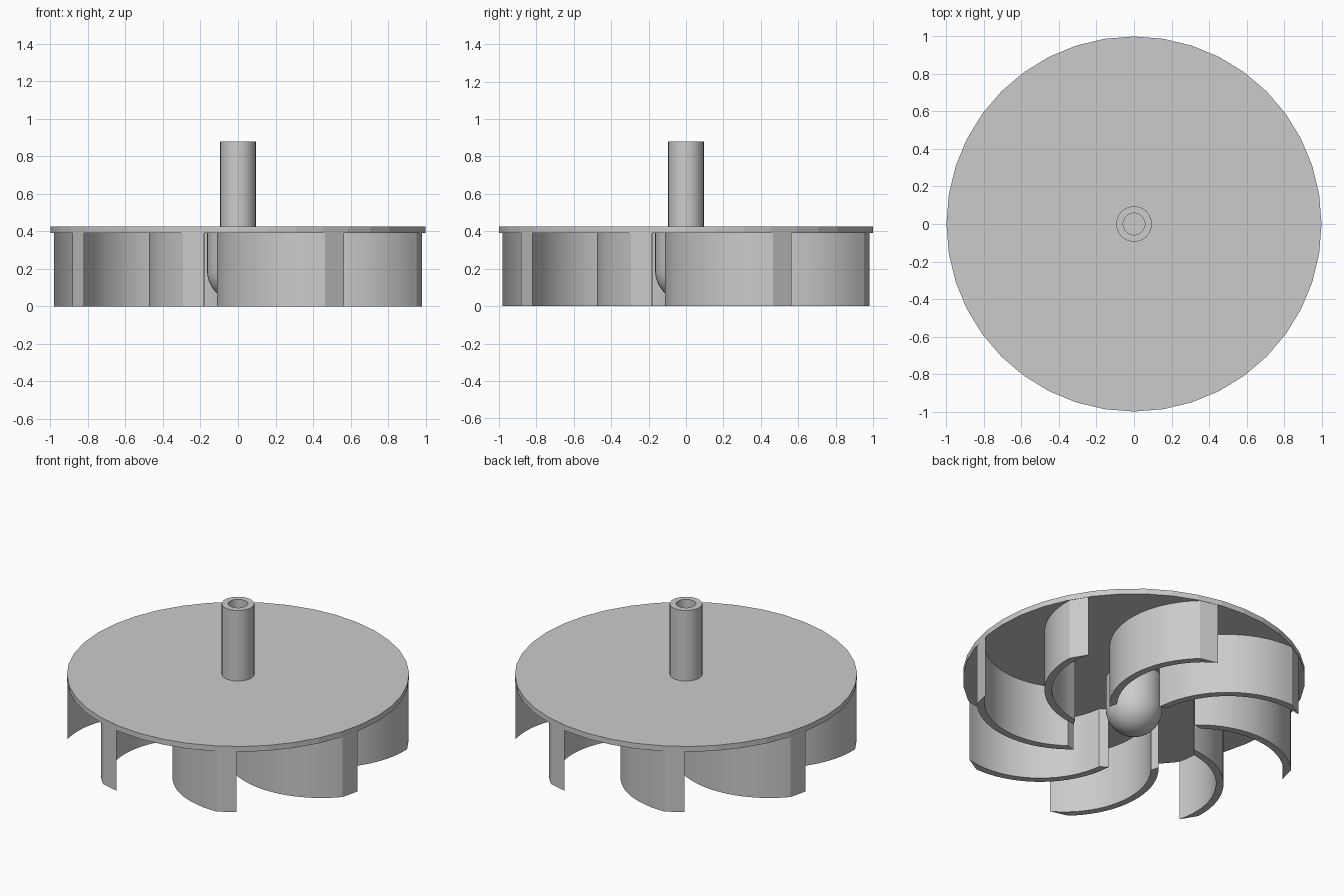
import bpy, bmesh, math
from mathutils import Matrix

if "Cube" in bpy.data.objects:
    bpy.data.objects.remove(bpy.data.objects["Cube"], do_unlink=True)

grey = bpy.data.materials.new("plain grey")
grey.use_nodes = True
colour = (0.6, 0.6, 0.6, 1)
grey.diffuse_color = colour
grey.node_tree.nodes["Principled BSDF"].inputs["Base Color"].default_value = colour


def finish(name, bm, angle=30):
    """Turn a bmesh into a named, shaded object."""
    bmesh.ops.remove_doubles(bm, verts=bm.verts, dist=1e-5)
    bmesh.ops.recalc_face_normals(bm, faces=bm.faces)
    mesh = bpy.data.meshes.new(name)
    bm.to_mesh(mesh)
    bm.free()
    mesh.materials.append(grey)
    obj = bpy.data.objects.new(name, mesh)
    bpy.context.collection.objects.link(obj)
    bpy.ops.object.select_all(action="DESELECT")
    bpy.context.view_layer.objects.active = obj
    obj.select_set(True)
    bpy.ops.object.shade_smooth_by_angle(angle=math.radians(angle))
    return obj


def lathe(name, profile, steps):
    """Spin a (radius, height) profile around the z axis."""
    bm = bmesh.new()
    verts = [bm.verts.new((r, 0, z)) for r, z in profile]
    edges = [bm.edges.new(pair) for pair in zip(verts, verts[1:])]
    bmesh.ops.spin(bm, geom=verts + edges, axis=(0, 0, 1), cent=(0, 0, 0),
                   angle=math.tau, steps=steps, use_duplicate=False)
    return finish(name, bm)


DISC_LOW, DISC_TOP = 0.39, 0.425

# Flat backing disc, faceted around the rim
bm = bmesh.new()
bmesh.ops.create_cone(bm, cap_ends=True, segments=40, radius1=1, radius2=1,
                      depth=DISC_TOP - DISC_LOW,
                      matrix=Matrix.Translation((0, 0, (DISC_LOW + DISC_TOP) / 2)))
finish("backing_disc", bm, 5)

# Hollow drive shaft
lathe("drive_shaft", [(0.095, DISC_TOP), (0.095, 0.88), (0.058, 0.88),
                      (0.058, DISC_TOP + 0.005), (0, DISC_TOP + 0.005)], 32)

# Round-nosed hub under the disc
HUB, NOSE = 0.165, 0.19
nose = [(HUB * math.sin(i * math.pi / 24), NOSE - HUB * math.cos(i * math.pi / 24))
        for i in range(13)]
lathe("hub", nose + [(HUB, DISC_LOW)], 40)


# Curved blades: a thick arc outline, extruded up to the disc
def arc(radius, start, end, steps=18):
    for i in range(steps + 1):
        a = math.radians(start + (end - start) * i / steps)
        yield 0.437 + radius * math.cos(a), -0.332 + radius * math.sin(a)


outer = list(arc(0.55, -87.1, -176.5))
inner = list(arc(0.506, -75.4, -173))
BLADES = 8
for n in range(BLADES):
    bm = bmesh.new()
    rows = []
    for z in (0, DISC_LOW):
        rows.append([[bm.verts.new((x, y, z)) for x, y in side] for side in (outer, inner)])
    (lo_out, lo_in), (hi_out, hi_in) = rows
    loop = [lo_out, hi_out, hi_in, lo_in]
    for a, b in zip(loop, loop[1:] + loop[:1]):
        for i in range(len(a) - 1):
            bm.faces.new((a[i], a[i + 1], b[i + 1], b[i]))
    for end in (0, -1):
        bm.faces.new([side[end] for side in loop])
    bm.transform(Matrix.Rotation(math.tau * n / BLADES, 4, "Z"))
    finish(f"blade_{n + 1}", bm)
